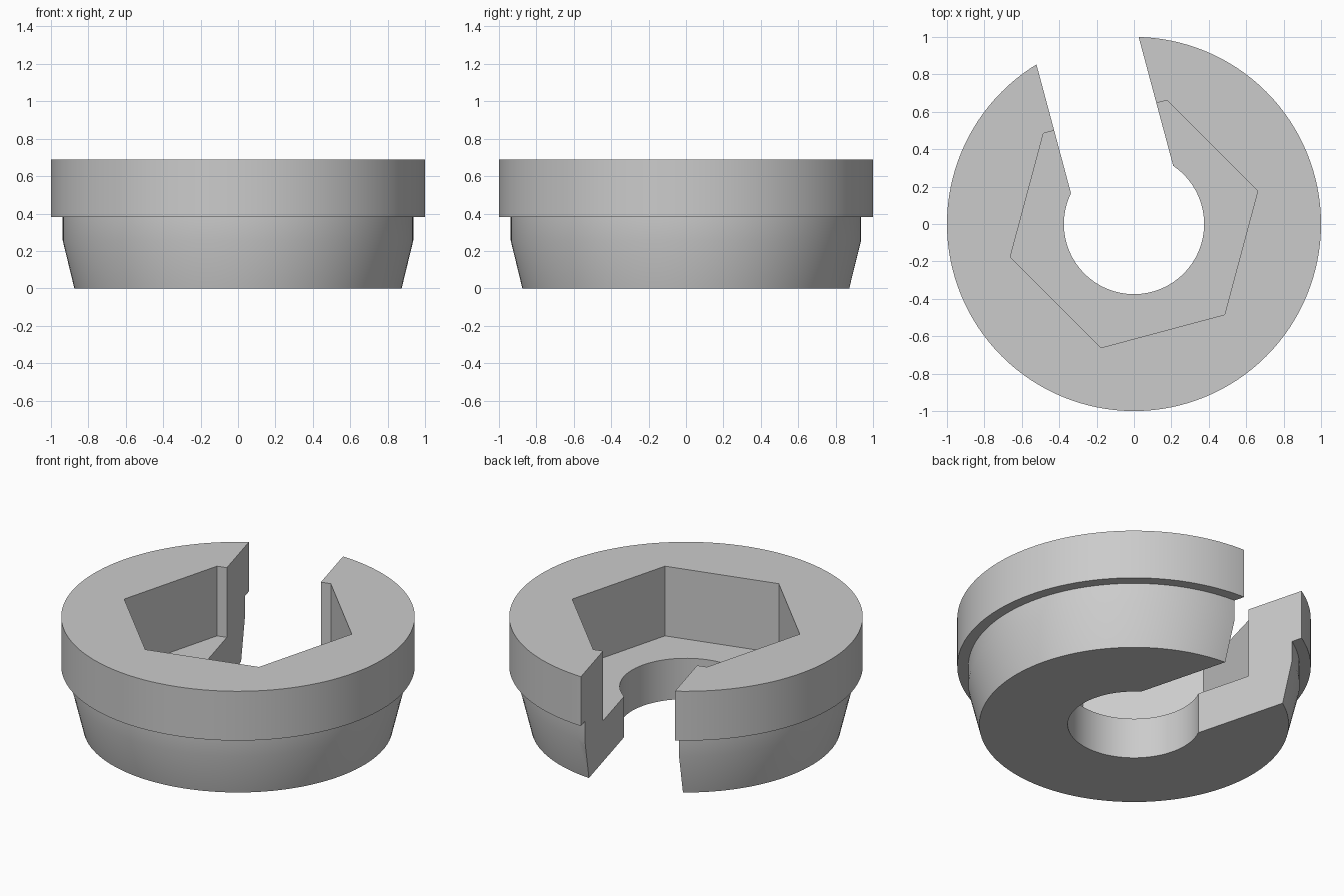
import bpy, bmesh, math
from mathutils import Matrix

if "Cube" in bpy.data.objects:
    bpy.data.objects.remove(bpy.data.objects["Cube"])

SEGMENTS = 128
TURN = math.radians(15)      # shared rotation of the socket and the slot

grey = bpy.data.materials.new("plain grey")
grey.diffuse_color = (0.6, 0.6, 0.6, 1)
grey.use_nodes = True
grey.node_tree.nodes["Principled BSDF"].inputs["Base Color"].default_value = grey.diffuse_color


def add_object(name, bm):
    bmesh.ops.recalc_face_normals(bm, faces=bm.faces)
    mesh = bpy.data.meshes.new(name)
    bm.to_mesh(mesh)
    bm.free()
    mesh.materials.append(grey)
    obj = bpy.data.objects.new(name, mesh)
    bpy.context.collection.objects.link(obj)
    return obj


def revolved_ring(name, profile):
    """Closed (radius, z) profile turned around the z axis."""
    bm = bmesh.new()
    rings = []
    for i in range(SEGMENTS):
        a = math.tau * i / SEGMENTS
        rings.append([bm.verts.new((r * math.cos(a), r * math.sin(a), z)) for r, z in profile])
    n = len(profile)
    for i in range(SEGMENTS):
        p, q = rings[i], rings[(i + 1) % SEGMENTS]
        for j in range(n):
            k = (j + 1) % n
            bm.faces.new((p[j], q[j], q[k], p[k]))
    return add_object(name, bm)


def prism(name, outline, bottom, top):
    """Outline extruded upwards and turned with the socket."""
    bm = bmesh.new()
    face = bm.faces.new([bm.verts.new((x, y, bottom)) for x, y in outline])
    out = bmesh.ops.extrude_face_region(bm, geom=[face])
    verts = [v for v in out["geom"] if isinstance(v, bmesh.types.BMVert)]
    bmesh.ops.translate(bm, verts=verts, vec=(0, 0, top - bottom))
    bmesh.ops.transform(bm, matrix=Matrix.Rotation(TURN, 4, "Z"), verts=bm.verts)
    return add_object(name, bm)


# Collar: tapered foot, stepped rim and round centre hole
collar = revolved_ring("slotted_collar", [
    (0.375, 0), (0.875, 0), (0.937, 0.255), (0.937, 0.382),
    (1.0, 0.382), (1.0, 0.69), (0.375, 0.69)])

# Hexagonal socket and open slot
hexagon = [(0.685 * math.cos(math.tau * i / 6), 0.685 * math.sin(math.tau * i / 6)) for i in range(6)]
socket = prism("socket_cutter", hexagon, 0.255, 0.9)
slot = prism("slot_cutter", [(-0.283, 0), (0.283, 0), (0.283, 1.3), (-0.283, 1.3)], -0.2, 0.95)

bpy.context.view_layer.objects.active = collar
for cutter in (socket, slot):
    cutter.hide_render = True
    cut = collar.modifiers.new("cut", "BOOLEAN")
    cut.operation = "DIFFERENCE"
    cut.solver = "EXACT"
    cut.object = cutter
    bpy.ops.object.modifier_apply(modifier=cut.name)
    bpy.data.objects.remove(cutter)

# Smooth round walls with crisp edges
bpy.ops.object.select_all(action="DESELECT")
collar.select_set(True)
bpy.ops.object.shade_smooth_by_angle(angle=math.radians(30))
